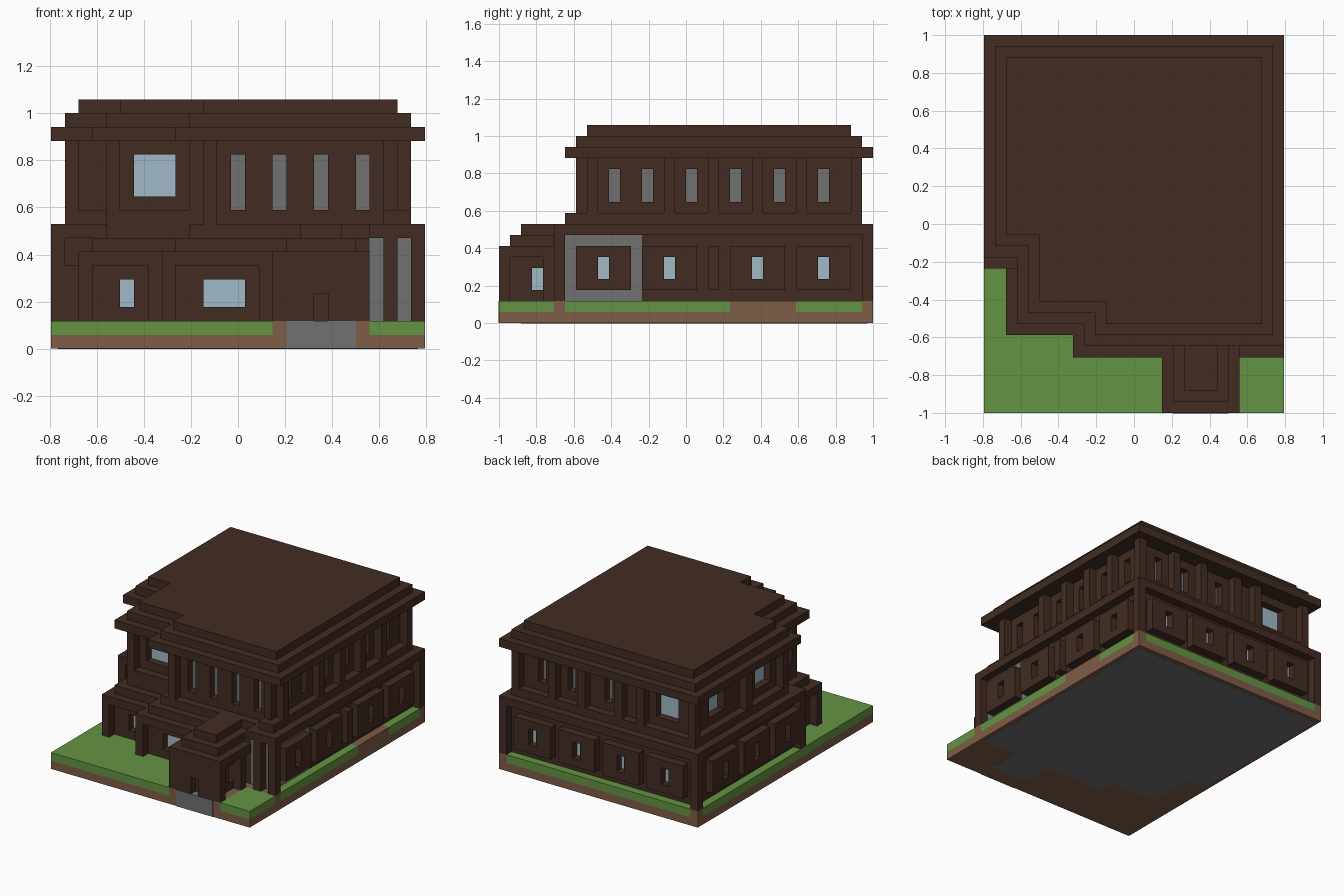
import bpy, bmesh
from mathutils import Matrix, Vector

if "Cube" in bpy.data.objects:
    bpy.data.objects.remove(bpy.data.objects["Cube"])

UNIT = 1 / 17                      # size of one block
WIDE, DEEP = 27, 34                # plot size in blocks


def material(name, *srgb):
    mat = bpy.data.materials.new(name)
    mat.use_nodes = True
    color = [((c / 255 + 0.055) / 1.055) ** 2.4 for c in srgb] + [1]
    mat.diffuse_color = color
    mat.node_tree.nodes["Principled BSDF"].inputs["Base Color"].default_value = color
    return mat


timber = material("dark timber", 66, 44, 34)
soil = material("soil", 127, 93, 71)
grass = material("grass", 100, 148, 67)
glass = material("pale glass", 160, 186, 198)
stone = material("grey stone", 113, 113, 113)


def finish(name, bm, mat):
    """Move from block coordinates to world coordinates and link."""
    bm.transform(Matrix.Scale(UNIT, 4) @ Matrix.Translation((-WIDE / 2, -DEEP / 2, 0)))
    bmesh.ops.recalc_face_normals(bm, faces=bm.faces)
    mesh = bpy.data.meshes.new(name)
    bm.to_mesh(mesh)
    bm.free()
    mesh.materials.append(mat)
    obj = bpy.data.objects.new(name, mesh)
    bpy.context.scene.collection.objects.link(obj)
    return obj


def blocks(name, mat, z0, z1, *rects):
    """Boxes (x0, x1, y0, y1[, z0, z1]) joined in one object."""
    bm = bmesh.new()
    for x0, x1, y0, y1, *zs in rects:
        lo, hi = zs or (z0, z1)
        mid = Vector((x0 + x1, y0 + y1, lo + hi)) / 2
        size = Matrix.Diagonal((x1 - x0, y1 - y0, hi - lo, 1))
        bmesh.ops.create_cube(bm, size=1, matrix=Matrix.Translation(mid) @ size)
    return finish(name, bm, mat)


def prism(name, mat, z0, z1, outline):
    bm = bmesh.new()
    face = bm.faces.new([bm.verts.new((x, y, z0)) for x, y in outline])
    grown = bmesh.ops.extrude_face_region(bm, geom=[face], use_keep_orig=True)["geom"]
    tops = [v for v in grown if isinstance(v, bmesh.types.BMVert)]
    bmesh.ops.translate(bm, verts=tops, vec=(0, 0, z1 - z0))
    return finish(name, bm, mat)


def wall(name, axis, inner, outer, u0, u1, z0, z1, holes, pane):
    """Slab along x or y with window holes and thin panes at its inner face."""
    rects, panes = [], []

    def span(a, b, near, far, lo, hi):
        t0, t1 = sorted((near, far))
        return (a, b, t0, t1, lo, hi) if axis == "x" else (t0, t1, a, b, lo, hi)

    start = u0
    for a, b, lo, hi in holes:
        rects.append(span(start, a, inner, outer, z0, z1))
        if lo > z0:
            rects.append(span(a, b, inner, outer, z0, lo))
        rects.append(span(a, b, inner, outer, hi, z1))
        panes.append(span(a, b, inner, inner + (outer - inner) * 0.1, lo, hi))
        start = b
    rects.append(span(start, u1, inner, outer, z0, z1))
    blocks(name, timber, z0, z1, *rects)
    if panes:
        blocks(name + "_panes", pane, z0, z1, *panes)


def upper_outline(d):
    """Stepped plan of the upper storey, inset by d blocks."""
    e, n = WIDE - d, DEEP - d
    return [(9 + d, 6 + d), (e, 6 + d), (e, n), (d, n),
            (d, 14 + d), (3 + d, 14 + d), (3 + d, 8 + d), (9 + d, 8 + d)]


# Ground: soil below, turf around the edges, paved entrance
blocks("soil_base", soil, 0, 1, (0, WIDE, 0, DEEP))
blocks("soil_top", soil, 1, 2, (1, 26, 14, 33), (16, 23, 0, 14), (23, 26, 5, 14),
       (26, 27, 5, 6), (26, 27, 21, 27), (26, 27, 33, 34), (0, 1, 33, 34))
blocks("turf", grass, 1, 2, (0, 16, 0, 14), (0, 1, 14, 33), (1, 26, 33, 34),
       (26, 27, 6, 21), (26, 27, 27, 33), (23, 27, 0, 5))
blocks("entrance_paving", stone, 0, 2, (17, 22, -0.06, 1))
prism("foundation", stone, -0.02, 0.1, [
    (0.5, 14), (3, 14), (3, 8), (9, 8), (9, 6), (17, 6), (17, 2), (22, 2),
    (22, 6), (26.5, 6), (26.5, 33.5), (0.5, 33.5)])

# Ground storey body and front walls
prism("lower_core", timber, 2, 8, [
    (1, 14), (4, 14), (4, 9), (10, 9), (10, 7), (23, 7), (23, 13),
    (26, 13), (26, 33), (1, 33)])
blocks("stone_corner", stone, 2, 8, (23, 26, 6, 13))
blocks("lower_return_walls", timber, 2, 8, (3, 4, 9, 14), (9, 10, 7, 9))
wall("wing_wall", "x", 9, 8, 3, 9, 2, 8, [(5, 6, 3, 5)], glass)
wall("hall_wall", "x", 7, 6, 9, 23, 2, 8, [(11, 14, 3, 5)], glass)
prism("front_eave", timber, 6, 7, [
    (2, 7), (8, 7), (8, 5), (23, 5), (23, 9), (9, 9), (9, 14), (2, 14)])
blocks("front_pilasters", timber, 2, 6, (2, 3, 7, 8), (7, 8, 7, 8), (8, 9, 5, 6),
       (15, 16, 5, 6), (2, 3, 12, 13), (1, 2, 13, 14))
prism("lower_cornice", timber, 8, 9, [
    (0, 13), (4, 13), (4, 9), (10, 9), (10, 7), (23, 7), (23, 5),
    (WIDE, 5), (WIDE, DEEP), (0, DEEP)])
blocks("corner_pillars", timber, 2, 8, (0, 1, 13, 14), (0, 1, 33, 34),
       (26, 27, 33, 34), (26, 27, 5, 6), (24, 25, 5, 6))

# Raised window panels round the ground storey
for side, axis, inner, outer, centres in (
        ("right", "y", 1, 0, (16.5, 22.5, 28.5)),
        ("left", "y", 26, 27, (9.5, 15.5, 23.5, 29.5)),
        ("back", "x", 33, 34, (4.5, 10.5, 16.5, 22.5))):
    for c in centres:
        wall(side + "_panel", axis, inner, outer, c - 2.5, c + 2.5, 3, 7,
             [(c - 0.5, c + 0.5, 4, 6)], glass)
blocks("narrow_panel", timber, 3, 7, (26, 27, 19, 20))

# Porch with stepped roof
blocks("porch_core", timber, 2, 6, (18, 21, 1, 6))
wall("porch_front", "x", 1, 0, 16, 23, 2, 6, [(19, 20, 2, 4)], timber)
for side, inner, outer, edge in (("right", 18, 17, 16), ("left", 21, 22, 22)):
    wall("porch_wall_" + side, "y", inner, outer, 1, 6, 2, 6, [(3, 4, 3, 5)], glass)
    blocks("porch_pilaster_" + side, timber, 2, 6, (edge, edge + 1, 4, 5))
for step in range(3):
    blocks("porch_roof", timber, 6 + step, 7 + step, (16 + step, 23 - step, step, 7))

# Upper storey walls
prism("upper_core", timber, 9, 15, upper_outline(3))


def slots(*starts, width=1, low=11):
    return [(s, s + width, low, 14) for s in starts]


wall("upper_front_wall", "x", 9, 8, 11, 25, 9, 15, slots(13, 16, 19, 22, low=10), stone)
wall("upper_left_wall", "y", 24, 25, 9, 32, 9, 15, slots(10, 13, 17, 21, 25, 29), stone)
wall("upper_back_wall", "x", 31, 32, 8, 24, 9, 15, slots(13, 18, 22), stone)
wall("bedroom_back_wall", "x", 31, 32, 2, 8, 9, 15, slots(4, width=3), glass)
wall("bedroom_side_wall", "y", 3, 2, 17, 31, 9, 15, slots(17, 26, width=3), glass)
wall("balcony_wall", "x", 11, 10, 5, 11, 9, 15, slots(6, width=3), glass)
blocks("upper_return_walls", timber, 9, 15, (2, 5, 16, 17), (5, 6, 11, 17),
       (11, 12, 9, 11))

# Upper pilasters and the sill band beneath them
left_posts = [(25, 26, y, y + 1) for y in (8, 15, 19, 23, 27, 32)]
back_posts = [(x, x + 1, 32, 33) for x in (1, 8, 11, 16, 20)]
right_posts = [(1, 2, y, y + 1) for y in (15, 22)]
front_posts = [(x, x + 1, y, y + 1) for x, y in ((4, 9), (10, 9), (11, 7), (24, 7))]
blocks("upper_pilasters", timber, 9, 15,
       *left_posts, *back_posts, *right_posts, *front_posts)
blocks("sill_band", timber, 9, 10, (25, 26, 8, 33), (1, 25, 32, 33), (1, 2, 15, 32),
       (2, 4, 15, 16), (5, 10, 9, 10), (4, 5, 10, 16), (24, 26, 6, 8))

# Stepped roof
for d, name in enumerate(("roof_overhang", "roof_middle", "roof_top")):
    prism(name, timber, 15 + d, 16 + d, upper_outline(d))
